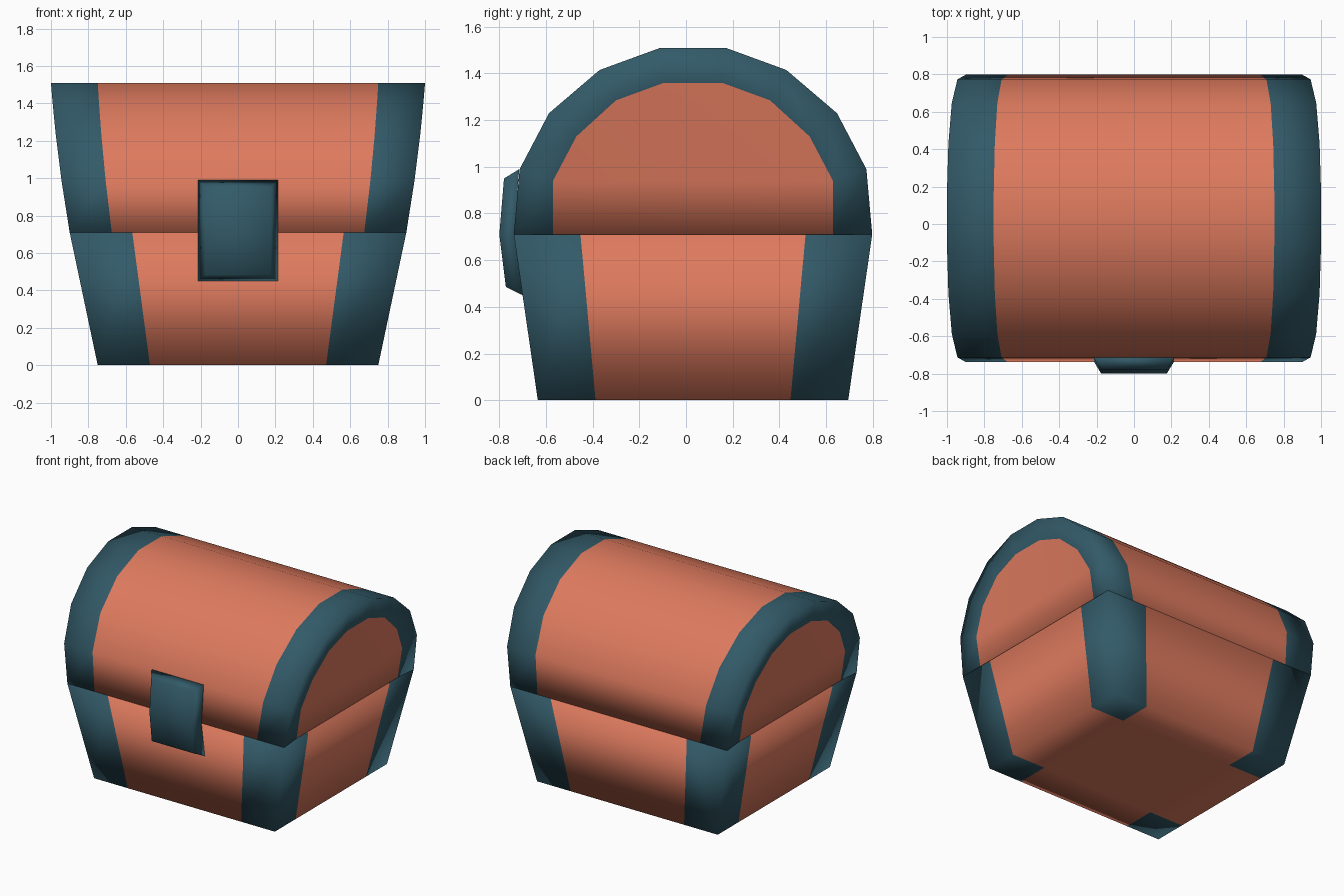
import bpy, bmesh

if "Cube" in bpy.data.objects:
    bpy.data.objects.remove(bpy.data.objects["Cube"])

YC = 0.03            # chest centre in y
SEAM = 0.71          # height where lid meets body


def material(name, rgb):
    m = bpy.data.materials.new(name)
    m.diffuse_color = (*rgb, 1)
    m.use_nodes = True
    m.node_tree.nodes["Principled BSDF"].inputs["Base Color"].default_value = m.diffuse_color
    return m


ORANGE = material("orange_panel", (0.73, 0.195, 0.112))
TEAL = material("teal_trim", (0.032, 0.102, 0.138))


def finish(name, bm, mats):
    bmesh.ops.recalc_face_normals(bm, faces=bm.faces)
    for f in bm.faces:
        f.smooth = True
    me = bpy.data.meshes.new(name)
    bm.to_mesh(me)
    bm.free()
    for m in mats:
        me.materials.append(m)
    ob = bpy.data.objects.new(name, me)
    bpy.context.collection.objects.link(ob)
    return ob


# Body: tapered box, cut along the edges of the corner trim
def build_body():
    bm = bmesh.new()
    cuts = (-1, -0.628, 0.628, 1)
    v = {}
    for k, (z, hx, hy) in enumerate(((0, 0.75, 0.665), (SEAM, 0.9, 0.768))):
        for i, a in enumerate(cuts):
            for j, b in enumerate(cuts):
                v[i, j, k] = bm.verts.new((a * hx, YC + b * hy, z))

    def face(keys, trim):
        bm.faces.new([v[q] for q in keys]).material_index = int(trim)

    for i in range(3):
        for k in (0, 1):                      # floor and top
            for j in range(3):
                face([(i, j, k), (i + 1, j, k), (i + 1, j + 1, k), (i, j + 1, k)],
                     i != 1 and j != 1)
        for e in (0, 3):                      # walls
            face([(i, e, 0), (i + 1, e, 0), (i + 1, e, 1), (i, e, 1)], i != 1)
            face([(e, i, 0), (e, i + 1, 0), (e, i + 1, 1), (e, i, 1)], i != 1)
    for q in [q for q in v.values() if not q.link_faces]:
        bm.verts.remove(q)
    finish("chest_body", bm, [ORANGE, TEAL])


# Lid: faceted barrel that widens upwards, with trimmed ends
def half_width(z):
    t = (z - SEAM) / 0.8
    return 0.9 + 0.1 * t * (1.4 - 0.4 * t)


def build_lid():
    bm = bmesh.new()

    def arch(half):
        return [(YC - y, z) for y, z in half] + [(YC + y, z) for y, z in reversed(half)]

    outer = arch([(0.768, SEAM), (0.743, 0.99), (0.617, 1.23), (0.40, 1.415), (0.14, 1.51)])
    inner = arch([(0.60, SEAM), (0.60, 0.94), (0.50, 1.13), (0.33, 1.285), (0.125, 1.36)])
    n = len(outer)
    cols = [[bm.verts.new((c * half_width(z), y, z)) for y, z in outer]
            for c in (-1, -0.75, 0.75, 1)]
    caps = [[bm.verts.new((s * (half_width(z) - 0.015), y, z)) for y, z in inner]
            for s in (-1, 1)]
    strips = [(caps[0], cols[0], 1), (cols[0], cols[1], 1), (cols[1], cols[2], 0),
              (cols[2], cols[3], 1), (cols[3], caps[1], 1)]
    for a, b, mat in strips:
        for i in range(n - 1):
            bm.faces.new((a[i], a[i + 1], b[i + 1], b[i])).material_index = mat
    for c in caps:                            # end panels in level rows
        for i in range(n // 2 - 1):
            bm.faces.new((c[i], c[i + 1], c[n - 2 - i], c[n - 1 - i]))
    front = [c[0] for c in cols]
    back = [c[-1] for c in reversed(cols)]
    bm.faces.new(front + [caps[1][0], caps[1][-1]] + back + [caps[0][-1], caps[0][0]])
    finish("chest_lid", bm, [ORANGE, TEAL])


# Latch: bevelled plate bent over the seam
def build_latch():
    bm = bmesh.new()
    rings = []
    for hx, prof in ((0.215, ((-0.715, 0.99), (-0.735, SEAM), (-0.70, 0.45))),
                     (0.175, ((-0.78, 0.95), (-0.80, SEAM), (-0.772, 0.485)))):
        rings.append([[bm.verts.new((s * hx, y, z)) for s in (-1, 1)] for y, z in prof])
    b, f = rings
    for i in (0, 1):
        for r in rings:
            bm.faces.new((r[i][0], r[i][1], r[i + 1][1], r[i + 1][0]))
        for s in (0, 1):
            bm.faces.new((b[i][s], b[i + 1][s], f[i + 1][s], f[i][s]))
    for e in (0, 2):
        bm.faces.new((b[e][0], b[e][1], f[e][1], f[e][0]))
    finish("front_latch", bm, [TEAL])


build_body()
build_lid()
build_latch()
